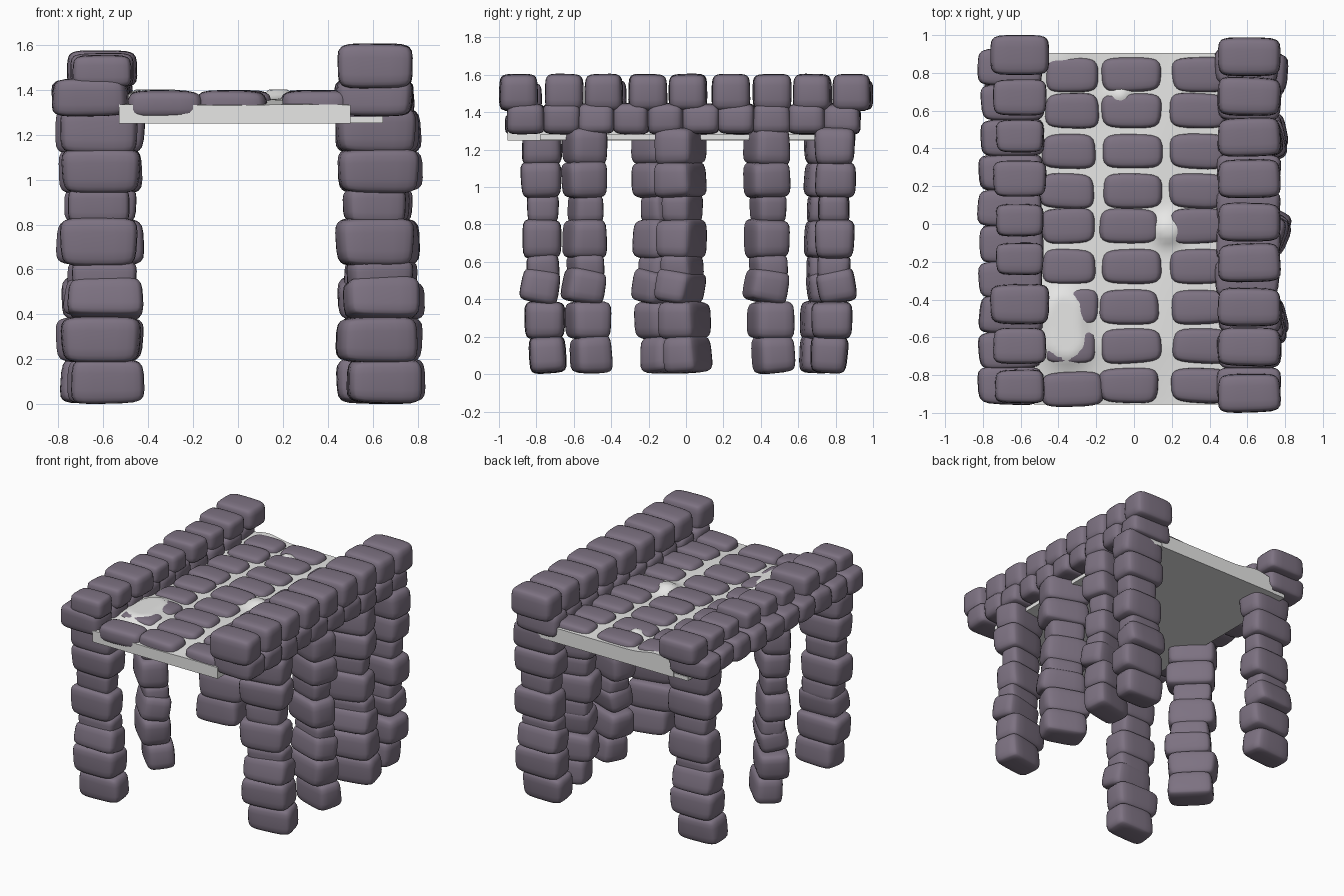
import bpy, bmesh, math, random
from mathutils import Vector, Matrix

if "Cube" in bpy.data.objects:
    bpy.data.objects.remove(bpy.data.objects["Cube"])

random.seed(4)

def material(name, rgb):
    m = bpy.data.materials.new(name)
    m.diffuse_color = (*rgb, 1)
    m.use_nodes = True
    m.node_tree.nodes["Principled BSDF"].inputs["Base Color"].default_value = m.diffuse_color
    return m

STONE = material("purple_grey_stone", (0.205, 0.168, 0.222))
MORTAR = material("light_grey_mortar", (0.80, 0.80, 0.79))

def finish(name, bm, mat):
    bmesh.ops.recalc_face_normals(bm, faces=bm.faces[:])
    me = bpy.data.meshes.new(name)
    bm.to_mesh(me)
    bm.free()
    ob = bpy.data.objects.new(name, me)
    bpy.context.collection.objects.link(ob)
    me.materials.append(mat)
    bpy.context.view_layer.objects.active = ob
    ob.select_set(True)
    bpy.ops.object.shade_smooth_by_angle(angle=math.radians(50))
    ob.select_set(False)

# Subdivided cube used as the pattern for every stone
tmp = bmesh.new()
bmesh.ops.create_cube(tmp, size=2)
bmesh.ops.subdivide_edges(tmp, edges=tmp.edges[:], cuts=7, use_grid_fill=True)
tmp.verts.index_update()
CUBE_POINTS = [v.co.copy() for v in tmp.verts]
CUBE_FACES = [[v.index for v in f.verts] for f in tmp.faces]
tmp.free()

def stone(bm, centre, size, yaw=0.0, tilt=0.0, wobble=0.05, power=5.0):
    """Rounded, slightly irregular block (superellipsoid from a cube)."""
    k = [random.uniform(-wobble, wobble) for _ in range(6)]
    rot = Matrix.Rotation(yaw, 3, 'Z') @ Matrix.Rotation(tilt, 3, 'X')
    verts = []
    for co in CUBE_POINTS:
        p = Vector([math.sin(c * math.pi / 2) for c in co])
        p /= sum(abs(c) ** power for c in p) ** (1 / power)
        x, y, z = p
        p = Vector((x * (1 + k[0] * z + k[1] * y),
                    y * (1 + k[2] * z + k[3] * x),
                    z * (1 + k[4] * x + k[5] * y)))
        p = rot @ Vector([c * s / 2 for c, s in zip(p, size)]) + Vector(centre)
        verts.append(bm.verts.new(p))
    for f in CUBE_FACES:
        bm.faces.new([verts[i] for i in f])

# Pillar stones: bottom z, top z, width factor, sideways shift x, y, tilt
COURSES = [(0.01, 0.20, 0.97, 0.03, 0.025, 0.06), (0.19, 0.385, 1.06, 0.0, 0.01, 0.0),
           (0.385, 0.555, 1.0, 0.02, -0.015, -0.17), (0.50, 0.635, 0.86, 0.015, 0.0, 0.05),
           (0.62, 0.825, 1.02, -0.01, -0.005, 0.0), (0.81, 0.96, 0.82, -0.01, 0.0, 0.0),
           (0.945, 1.135, 1.05, 0.0, -0.01, 0.03), (1.12, 1.315, 1.04, -0.01, -0.005, 0.0)]

def pillar(name, x, y, yaw, flip):
    bm = bmesh.new()
    s = -1 if flip else 1
    for z0, z1, f, dx, dy, tilt in COURSES:
        stone(bm, (x + s * dx, y + s * dy, (z0 + z1) / 2),
              (0.33 * f, 0.203 * f, z1 - z0 + 0.01), math.radians(yaw), s * tilt)
    finish(name, bm, STONE)

# Pillars: three on the left, four on the right
for name, x, y, yaw, flip in [
        ("left_pillar_front", -0.61, -0.765, 0, False),
        ("left_pillar_middle", -0.63, -0.11, -45, False),
        ("left_pillar_back", -0.60, 0.735, 4, True),
        ("right_pillar_front", 0.62, -0.535, 10, False),
        ("right_pillar_middle", 0.635, -0.02, -20, False),
        ("right_pillar_rear", 0.62, 0.44, 12, False),
        ("right_pillar_back", 0.63, 0.79, 0, True)]:
    pillar(name, x, y, yaw, flip)

# Lower wall courses
for side, x in (("left", -0.65), ("right", 0.605)):
    bm = bmesh.new()
    for i in range(10):
        stone(bm, (x + random.uniform(-0.01, 0.01), -0.855 + 0.1875 * i, 1.365),
              (0.335, 0.20, 0.165), random.uniform(-0.04, 0.04))
    finish(side + "_lower_wall", bm, STONE)

# Upper wall courses: (y, width)
LEFT = [(-0.86, .26), (-0.645, .28), (-0.425, .31), (-0.185, .25), (0.02, .25),
        (0.24, .28), (0.465, .25), (0.67, .28), (0.895, .31)]
RIGHT_Y = [-0.895, -0.65, -0.44, -0.205, 0.01, 0.24, 0.46, 0.675, 0.885]
bm = bmesh.new()
for y, w in LEFT:
    h = 0.42 * w + 0.035
    stone(bm, (-0.605, y, 1.41 + h / 2), (w, 0.17 + (w - .25) * 0.7, h), wobble=0.03)
finish("left_upper_wall", bm, STONE)
bm = bmesh.new()
for y in RIGHT_Y:
    stone(bm, (0.61, y, 1.505), (0.33, 0.205, 0.20), random.uniform(-0.03, 0.03), wobble=0.03)
finish("right_upper_wall", bm, STONE)

# Cobbles set in the deck
ROWS = [-0.855, -0.645, -0.44, -0.225, -0.01, 0.175, 0.385, 0.60, 0.79]
bm = bmesh.new()
for j, y in enumerate(ROWS):
    for x, w in ((-0.34, 0.28), (-0.02, 0.315), (0.345, 0.30)):
        front = j == 0 and x < -0.3        # this one pokes out of the front edge
        stone(bm, (x + random.uniform(-0.015, 0.015), y - 0.02 * front, 1.335),
              (w + 0.05 * front, 0.185, 0.125), random.uniform(-0.04, 0.04), power=4.0)
finish("deck_cobbles", bm, STONE)

# Mortar slab with an uneven top that partly swallows some cobbles
BUMPS = [(-0.37, -0.46, 0.11, 0.07), (-0.36, -0.64, 0.12, 0.07), (0.18, -0.03, 0.07, 0.06),
         (-0.07, 0.68, 0.065, 0.05), (-0.38, 0.90, 0.12, 0.03)]

def top_height(x, y):
    z = 1.333 + 0.025 * min(1, max(0, (y + 0.95) / 0.3))
    z += 0.006 * math.sin(9 * x + 2) * math.sin(7 * y)
    z += sum(h * math.exp(-((x - a) ** 2 + (y - b) ** 2) / (r * r)) for a, b, r, h in BUMPS)
    return min(z, 1.402)

def slab_layer(bm, nx, ny, height):
    """Grid of vertices over the deck area at the given height."""
    return [[bm.verts.new((x, y, height(x, y)))
             for x in (-0.53 + 1.03 * i / nx for i in range(nx + 1))]
            for y in (-0.955 + 1.86 * j / ny for j in range(ny + 1))]

bm = bmesh.new()
NX, NY = 40, 70
top = slab_layer(bm, NX, NY, top_height)
low = slab_layer(bm, NX, NY, lambda x, y: 1.25)
for j in range(NY):
    for i in range(NX):
        for g in (top, low):
            bm.faces.new((g[j][i], g[j][i + 1], g[j + 1][i + 1], g[j + 1][i]))
for j in range(NY):
    for i in (0, NX):
        bm.faces.new((low[j][i], low[j + 1][i], top[j + 1][i], top[j][i]))
for i in range(NX):
    for j in (0, NY):
        bm.faces.new((low[j][i], low[j][i + 1], top[j][i + 1], top[j][i]))
finish("deck_mortar", bm, MORTAR)

# Thin base reaching under the walls
bm = bmesh.new()
bmesh.ops.create_cube(bm, size=1, matrix=Matrix.Translation((0, 0.06, 1.266))
                      @ Matrix.Diagonal((1.29, 1.68, 0.029, 1)))
finish("deck_base", bm, MORTAR)
